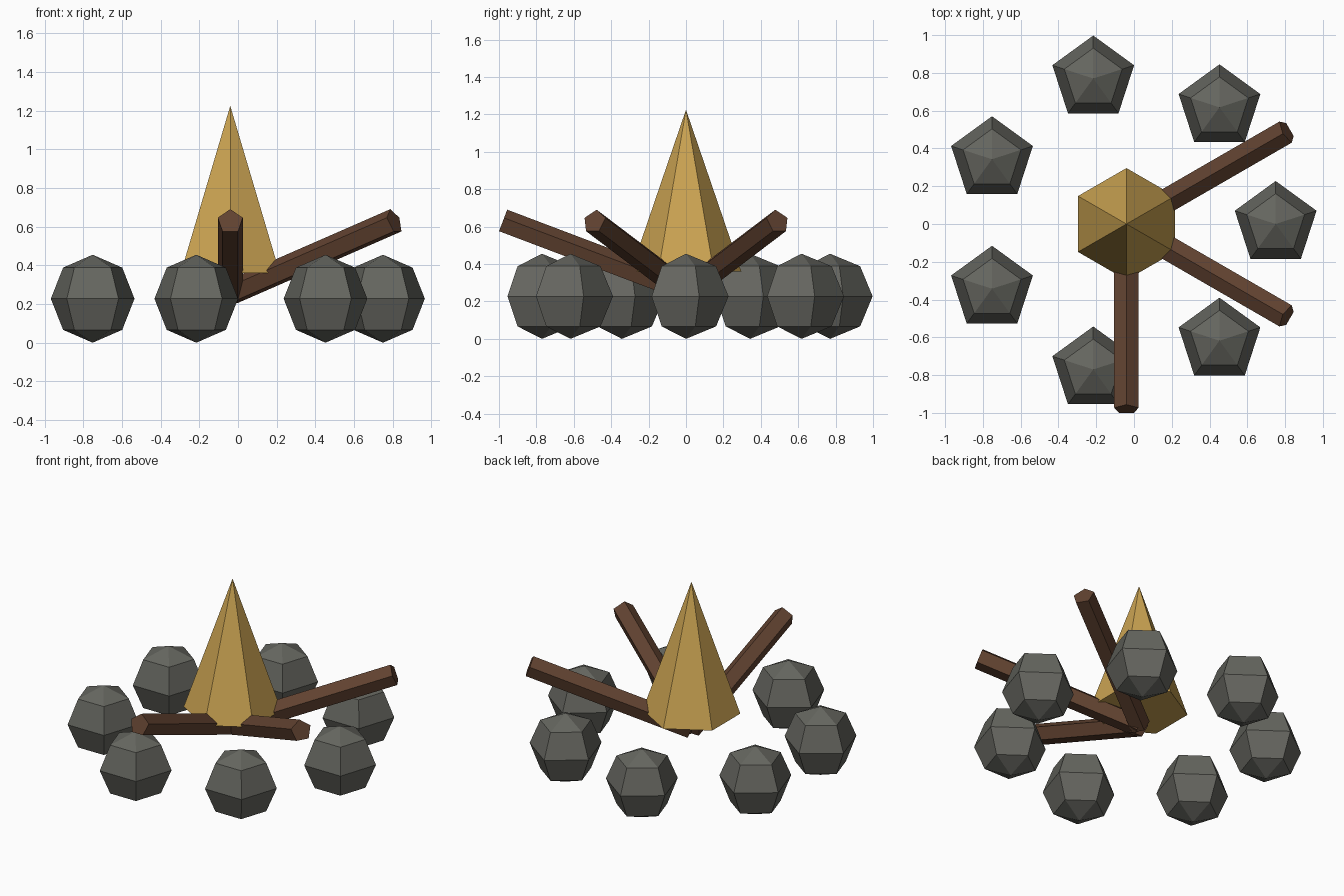
import bpy, bmesh
from math import sin, cos, pi, radians
from mathutils import Matrix, Vector

if "Cube" in bpy.data.objects:
    bpy.data.objects.remove(bpy.data.objects["Cube"])

CX = -0.04  # shared centre of stones, logs and flame


def material(name, rgb):
    m = bpy.data.materials.new(name)
    m.diffuse_color = (*rgb, 1)
    m.use_nodes = True
    m.node_tree.nodes["Principled BSDF"].inputs["Base Color"].default_value = m.diffuse_color
    return m


def lathe(name, profile, sides, matrix, mat):
    """Flat-faced solid turned around local z, first corner on local +y; radius 0 makes a tip."""
    bm = bmesh.new()
    rings = []
    for r, z in profile:
        if r == 0:
            rings.append([bm.verts.new((0, 0, z))])
        else:
            rings.append([bm.verts.new((r * cos(pi / 2 + 2 * pi * k / sides),
                                        r * sin(pi / 2 + 2 * pi * k / sides), z))
                          for k in range(sides)])
    for a, b in zip(rings, rings[1:]):
        for k in range(sides):
            n = (k + 1) % sides
            quad = [a[k % len(a)], a[n % len(a)], b[n % len(b)], b[k % len(b)]]
            bm.faces.new(list(dict.fromkeys(quad)))
    for ring in (rings[0], rings[-1]):
        if len(ring) > 1:
            bm.faces.new(ring)
    bmesh.ops.recalc_face_normals(bm, faces=bm.faces)
    me = bpy.data.meshes.new(name)
    bm.to_mesh(me)
    bm.free()
    me.materials.append(mat)
    ob = bpy.data.objects.new(name, me)
    ob.matrix_world = matrix
    bpy.context.collection.objects.link(ob)
    return ob


stone_mat = material("stone", (0.13, 0.132, 0.115))
wood_mat = material("wood", (0.12, 0.055, 0.03))
fire_mat = material("fire", (0.60, 0.37, 0.085))

# ring of seven stones: five-sided, four-band spheres
R = 0.2275
ball = [(0, -R), (R * sin(pi / 4), -R * cos(pi / 4)), (R, 0),
        (R * sin(pi / 4), R * cos(pi / 4)), (0, R)]
for i in range(7):
    a = 2 * pi * i / 7
    pos = Vector((CX + 0.79 * cos(a), 0.79 * sin(a), R))
    lathe(f"stone_{i + 1}", ball, 5, Matrix.Translation(pos), stone_mat)

# three pentagonal logs leaning outwards, one corner upward
for i, deg in enumerate((-90, -30, 30)):
    a = radians(deg)
    start = Vector((CX, 0, 0.256))
    end = Vector((CX + 0.98 * cos(a), 0.98 * sin(a), 0.627))
    axis = (end - start).normalized()
    side = Vector((0, 0, 1)).cross(axis).normalized()
    up = axis.cross(side)
    rot = Matrix((side, up, axis)).transposed()
    rot = Matrix((-side, up, axis)).transposed() if rot.determinant() < 0 else rot
    lathe(f"log_{i + 1}", [(0.068, 0), (0.068, (end - start).length)], 5,
          Matrix.Translation(start) @ rot.to_4x4(), wood_mat)

# six-sided flame
lathe("flame", [(0.296, 0.36), (0, 1.225)], 6, Matrix.Translation((CX, 0, 0)), fire_mat)
